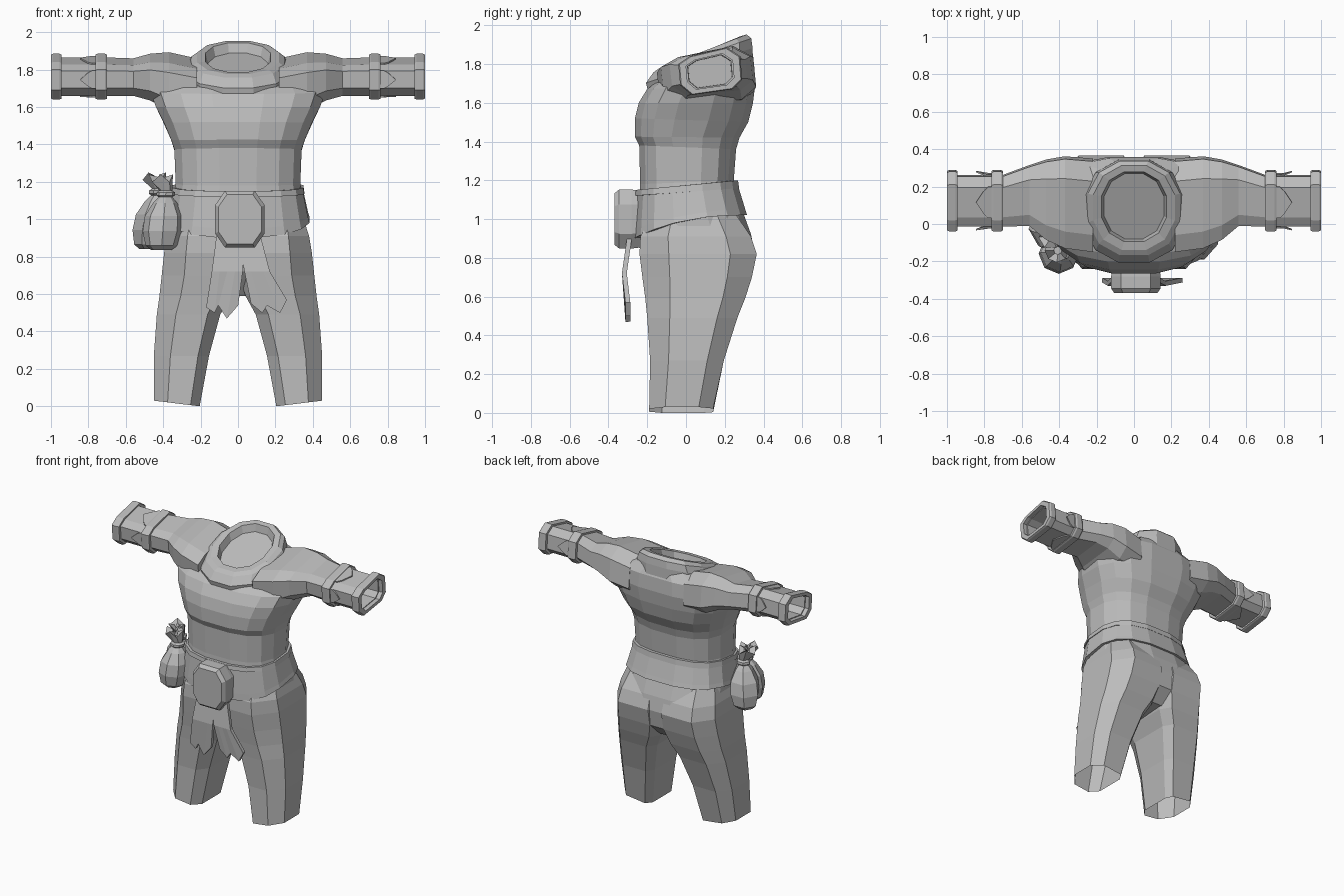
import bpy, bmesh, math
from mathutils import Vector

cube = bpy.data.objects.get("Cube")
if cube:
    bpy.data.objects.remove(cube)

cloth = bpy.data.materials.new("plain_grey")
cloth.use_nodes = True
GREY = (0.5, 0.5, 0.5, 1)
cloth.diffuse_color = GREY
cloth.node_tree.nodes["Principled BSDF"].inputs["Base Color"].default_value = GREY


def finish(name, bm):
    bmesh.ops.recalc_face_normals(bm, faces=bm.faces)
    mesh = bpy.data.meshes.new(name)
    bm.to_mesh(mesh)
    bm.free()
    mesh.materials.append(cloth)
    obj = bpy.data.objects.new(name, mesh)
    bpy.context.collection.objects.link(obj)
    return obj


def loft(name, rings, caps=(True, True), closed=False):
    """Skin a list of equal-sized point rings."""
    bm = bmesh.new()
    loops = [[bm.verts.new(p) for p in ring] for ring in rings]
    pairs = list(zip(loops, loops[1:]))
    if closed:
        pairs.append((loops[-1], loops[0]))
    for a, b in pairs:
        for i in range(len(a)):
            j = (i + 1) % len(a)
            bm.faces.new((a[i], a[j], b[j], b[i]))
    if not closed:
        for wanted, loop in zip(caps, (loops[0], loops[-1])):
            if wanted:
                bm.faces.new(loop)
    return finish(name, bm)


def oval(hw, yf, yb, zf, zb, n=16, power=0.75, bend=1):
    """Squarish horizontal ring, tilted from zf at the front to zb at the back."""
    pts = []
    for i in range(n):
        a = math.tau * (i + 0.5) / n
        c, s = math.cos(a), math.sin(a)
        c = math.copysign(abs(c) ** power, c)
        s = math.copysign(abs(s) ** power, s)
        front = ((1 - s) / 2) ** bend
        pts.append((hw * c, (yf + yb) / 2 + (yb - yf) / 2 * s, zb + (zf - zb) * front))
    return pts


OCTAGON = [(1, -.5), (1, .5), (.6, 1), (-.6, 1), (-1, .5), (-1, -.5), (-.6, -1), (.6, -1)]
# Trouser section, rounder on the outside
LEG = [(1, -.5), (1, .55), (.5, 1), (-.75, 1), (-1, .7), (-1, -.6), (-.6, -1), (.4, -1)]


def leg_ring(x0, x1, yf, yb, z0, z1):
    return [((x0 + x1) / 2 + (x1 - x0) / 2 * u, (yf + yb) / 2 + (yb - yf) / 2 * v,
             z0 + (z1 - z0) * (u + 1) / 2) for u, v in LEG]


# Sleeve section: a slightly leaning octagon, as (y, z) around the arm axis
SLEEVE = [(-.16, .04), (-.15, -.07), (-.09, -.12), (.12, -.09),
          (.17, -.04), (.16, .08), (.09, .125), (-.10, .08)]
AXIS_Y, AXIS_Z = .12, 1.76


def arm_ring(x, k):
    return [(x, AXIS_Y + y * k, AXIS_Z + z * k) for y, z in SLEEVE]


def shoulder_ring(x, yf, yb, z0, z1):
    return [(x, yf + (yb - yf) * (y + .16) / .33, z0 + (z1 - z0) * (z + .12) / .245)
            for y, z in SLEEVE]


# Torso, with the chest overhanging the waist
loft("torso", [
    oval(.12, -.08, .25, .59, .61), oval(.31, -.19, .342, .72, .70),
    oval(.365, -.225, .36, .82, .82), oval(.37, -.235, .34, .92, .92),
    oval(.365, -.25, .30, 1.03, 1.03), oval(.338, -.24, .25, 1.18, 1.20),
    oval(.345, -.245, .262, 1.38, 1.36), oval(.362, -.268, .28, 1.425, 1.42),
    oval(.40, -.268, .325, 1.52, 1.50), oval(.445, -.248, .35, 1.60, 1.60),
    oval(.475, -.205, .362, 1.67, 1.70), oval(.45, -.165, .355, 1.70, 1.80),
    oval(.27, -.13, .32, 1.71, 1.87)])

# Collar around the neck opening
loft("collar", [
    oval(.27, -.20, .355, 1.64, 1.80, 12, .9), oval(.28, -.215, .352, 1.70, 1.885, 12, .9),
    oval(.255, -.175, .345, 1.755, 1.935, 12, .9), oval(.225, -.145, .32, 1.775, 1.955, 12, .9),
    oval(.18, -.10, .285, 1.785, 1.945, 12, .9), oval(.165, -.085, .275, 1.735, 1.89, 12, .9)],
    caps=(False, True))

# Belt and its raised upper rim
loft("belt", [
    oval(.36, -.24, .29, .90, 1.02, bend=2.5), oval(.388, -.27, .32, .90, 1.02, bend=2.5),
    oval(.38, -.268, .31, .95, 1.05, bend=2), oval(.352, -.255, .27, 1.13, 1.18),
    oval(.32, -.22, .24, 1.13, 1.18)], closed=True)
loft("belt_rim", [
    oval(.33, -.23, .25, 1.12, 1.16), oval(.36, -.266, .278, 1.12, 1.16),
    oval(.354, -.262, .272, 1.15, 1.20), oval(.325, -.225, .245, 1.15, 1.20)], closed=True)


# Octagonal buckle with a bevelled face
def buckle_ring(y, k):
    return [(.01 + .132 * k * u, y, 1.0 + .152 * k * v) for u, v in OCTAGON]

loft("buckle", [buckle_ring(-.22, .95), buckle_ring(-.28, 1), buckle_ring(-.345, 1),
                buckle_ring(-.37, .87)])


# Two ragged cloth tails hanging under the buckle
def cloth_tail(name, top, mid, hem):
    bm = bmesh.new()
    rows = []
    for z, y, (x0, x1) in ((.95, -.285, top), (.72, -.318, mid)):
        rows.append([bm.verts.new((x0 + (x1 - x0) * i / 4, y, z)) for i in range(5)])
    rows.append([bm.verts.new((x, -.30, z)) for x, z in hem])
    for a, b in zip(rows, rows[1:]):
        for i in range(4):
            bm.faces.new((a[i], a[i + 1], b[i + 1], b[i]))
    obj = finish(name, bm)
    mod = obj.modifiers.new("thickness", "SOLIDIFY")
    mod.thickness, mod.offset = .025, 0

cloth_tail("right_cloth_tail", (-.11, .04), (-.14, .025),
           [(-.17, .53), (-.125, .50), (-.105, .54), (-.06, .47), (.00, .54)])
cloth_tail("left_cloth_tail", (-.01, .11), (.035, .17),
           [(.07, .55), (.13, .50), (.155, .54), (.225, .50), (.26, .57)])

for side, sx in (("left", 1), ("right", -1)):
    def mirrored(rings):
        return [[(sx * x, y, z) for x, y, z in ring] for ring in rings]

    # Trouser leg, open at the hem
    loft(side + "_leg", mirrored([
        leg_ring(.03, .345, -.18, .26, 1.02, 1.02), leg_ring(.012, .38, -.235, .335, .91, .91),
        leg_ring(.005, .395, -.24, .365, .82, .82), leg_ring(.005, .408, -.225, .34, .70, .70),
        leg_ring(.04, .42, -.21, .305, .59, .59), leg_ring(.095, .434, -.20, .265, .49, .49),
        leg_ring(.155, .45, -.185, .195, .27, .27), leg_ring(.205, .45, -.19, .14, .00, .03)]),
        caps=(True, False))

    # Sleeve: shoulder, straight forearm, and a hollow end
    loft(side + "_sleeve", mirrored([
        shoulder_ring(.22, -.15, .35, 1.56, 1.86), shoulder_ring(.37, -.13, .362, 1.58, 1.893),
        shoulder_ring(.47, -.085, .345, 1.635, 1.885), shoulder_ring(.56, -.01, .315, 1.66, 1.86),
        arm_ring(.70, .84), arm_ring(.97, .84), arm_ring(.97, .70), arm_ring(.80, .68)]))

    # Raised cuff bands
    for label, x0, x1 in (("outer", .943, 1.0), ("inner", .70, .763)):
        loft(side + "_" + label + "_cuff_band", mirrored([
            arm_ring(x0, .75), arm_ring(x0, .96), arm_ring(x0 + .012, 1),
            arm_ring(x1 - .012, 1), arm_ring(x1, .96), arm_ring(x1, .75)]), closed=True)

    # Pointed petals flaring from the inner band over the sleeve
    bm = bmesh.new()
    centre = Vector((0, AXIS_Y, AXIS_Z))
    for i in range(0, 8, 2):
        p, q = (Vector((0, *SLEEVE[j])) for j in (i, i + 1))

        def place(x, t, k):
            v = centre + (p + (q - p) * t) * k
            return bm.verts.new((sx * x, v.y, v.z))
        bm.faces.new([place(.75, 0, .88), place(.78, 0, .88), place(.805, .15, .89),
                      place(.845, .5, .97), place(.805, .85, .89),
                      place(.78, 1, .88), place(.75, 1, .88)])
    petals = finish(side + "_cuff_petals", bm)
    mod = petals.modifiers.new("thickness", "SOLIDIFY")
    mod.thickness, mod.offset = .008, 0


# Belt pouches: lumpy bags with tied necks and flared tops
def pouch(name, base, neck, r, sides):
    base, neck = Vector(base), Vector(neck)
    profile = [(0, .5), (.08, .8), (.32, 1), (.58, .95), (.80, .6), (.90, .34),
               (.93, .46), (.98, .46), (1.01, .32), (1.22, .6), (1.18, .2)]
    rings = []
    for t, k in profile:
        c = base.lerp(neck, t)
        lean = -.15 * max(0, t - 1)
        rings.append([(c.x + lean + r * k * math.cos(math.tau * i / sides),
                       c.y + r * k * math.sin(math.tau * i / sides),
                       c.z + (.02 * (-1) ** i if t > 1.1 else 0)) for i in range(sides)])
    loft(name, rings)

pouch("front_pouch", (-.41, -.165, .835), (-.385, -.145, 1.15), .108, 8)
pouch("side_pouch", (-.475, -.01, .84), (-.425, -.06, 1.16), .105, 6)
